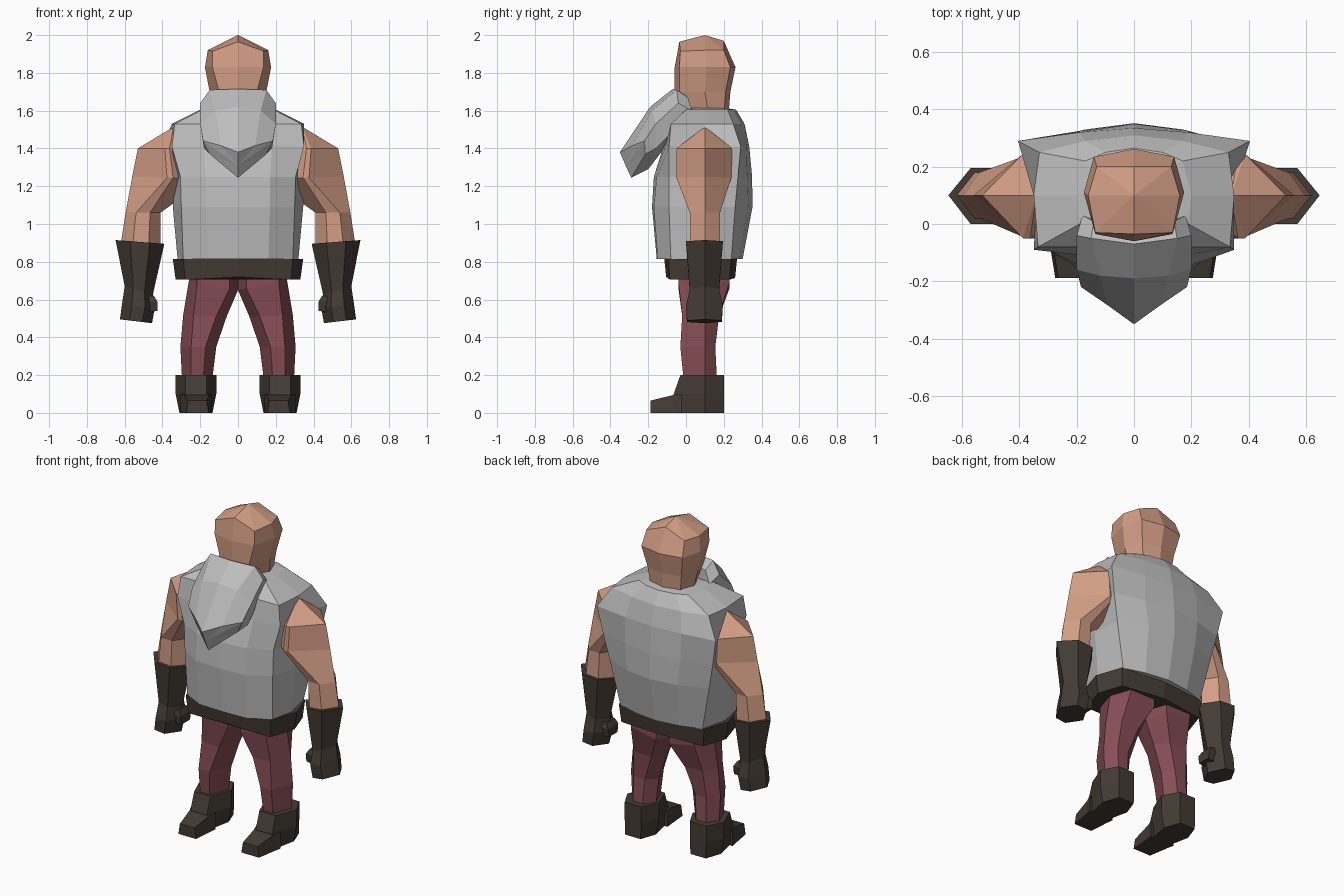
import bpy, bmesh


def material(name, rgb):
    m = bpy.data.materials.new(name)
    m.diffuse_color = (*rgb, 1)
    return m


SKIN = material("skin", (0.65, 0.34, 0.235))
GREY = material("grey", (0.51, 0.51, 0.51))
RED = material("dark red", (0.24, 0.075, 0.09))
BROWN = material("dark brown", (0.058, 0.044, 0.034))


def loft(name, rings, mat, apex=None, mirror=False):
    """Skin a list of closed rings, cap both ends; apex makes the last cap a fan."""
    bm = bmesh.new()
    vs = [[bm.verts.new(p) for p in r] for r in rings]
    n = len(vs[0])
    for a, b in zip(vs, vs[1:]):
        for i in range(n):
            j = (i + 1) % n
            bm.faces.new((a[i], a[j], b[j], b[i]))
    bm.faces.new(vs[0])
    if apex:
        tip = bm.verts.new(apex)
        for i in range(n):
            bm.faces.new((vs[-1][i], vs[-1][(i + 1) % n], tip))
    else:
        bm.faces.new(vs[-1])
    bmesh.ops.recalc_face_normals(bm, faces=bm.faces)
    me = bpy.data.meshes.new(name)
    bm.to_mesh(me)
    bm.free()
    me.materials.append(mat)
    ob = bpy.data.objects.new(name, me)
    bpy.context.collection.objects.link(ob)
    if mirror:
        ob.modifiers.new("mirror", "MIRROR").use_mirror_merge = False
    return ob


def sym(half, z=None):
    """Full ring from its x >= 0 half, which runs front centre to back centre."""
    pts = [p if z is None else (*p, z) for p in half]
    return pts + [(-x, y, h) for x, y, h in pts[-2:0:-1]]


def hexa(xi, xo, y0, y1, zi, zo, f=0.3, ym=0.1):
    """Six-sided limb ring with points at the inner and outer sides."""
    a, b = xi + f * (xo - xi), xo - f * (xo - xi)
    za, zb = zi + f * (zo - zi), zo - f * (zo - zi)
    return [(xi, ym, zi), (a, y0, za), (b, y0, zb),
            (xo, ym, zo), (b, y1, zb), (a, y1, za)]


# Head
loft("head", [
    sym([(0, .03), (.09, .04), (.13, .12), (.1, .2), (0, .225)], 1.58),
    sym([(0, -.06), (.1, -.035), (.15, .1), (.115, .21), (0, .235)], 1.70),
    sym([(0, -.06), (.135, -.035), (.175, .11), (.14, .235), (0, .262)], 1.83),
    sym([(0, -.035, 1.965), (.135, -.03, 1.915), (.16, .1, 1.92),
         (.13, .2, 1.92), (0, .2, 1.97)]),
], SKIN, apex=(0, .1, 2.0))

# Beard, swept forward and down to a wedge
loft("beard", [
    sym([(0, 0, 1.68), (.14, .01, 1.67), (.18, .03, 1.6), (.17, .03, 1.52), (0, 0, 1.48)]),
    sym([(0, -.07, 1.715), (.15, -.05, 1.71), (.2, -.04, 1.64), (.18, -.08, 1.48), (0, -.1, 1.42)]),
    sym([(0, -.19, 1.62), (.12, -.18, 1.60), (.2, -.16, 1.53), (.18, -.16, 1.40), (0, -.2, 1.29)]),
    sym([(0, -.35, 1.38), (.09, -.285, 1.415), (.185, -.22, 1.44), (.15, -.215, 1.37), (0, -.29, 1.245)]),
], GREY, apex=(0, -.32, 1.31))

# Sleeveless vest
loft("vest", [
    sym([(0, -.155), (.16, -.15), (.29, -.08), (.32, .07), (.28, .24), (.15, .28), (0, .30)], .815),
    sym([(0, -.18), (.17, -.17), (.30, -.09), (.345, .07), (.34, .26), (.17, .33), (0, .352)], 1.09),
    sym([(0, -.17), (.17, -.155), (.305, -.09), (.33, .08), (.375, .275), (.19, .325), (0, .35)], 1.25),
    sym([(0, -.12), (.18, -.11), (.35, -.09), (.34, .09), (.405, .29), (.19, .32), (0, .335)], 1.41),
    sym([(0, -.08), (.18, -.08), (.335, -.08), (.35, .1), (.33, .25), (.17, .29), (0, .31)], 1.53),
    sym([(0, -.02), (.1, -.02), (.19, 0), (.2, .1), (.17, .22), (.1, .25), (0, .265)], 1.605),
], GREY, apex=(0, .12, 1.63))

# Belt
loft("belt", [
    sym([(0, -.105, .72), (.28, -.085, .705), (.33, .08, .705), (.28, .23, .705), (0, .26, .715)]),
    sym([(0, -.115, .815), (.29, -.095, .815), (.345, .08, .815), (.29, .24, .815), (0, .27, .815)]),
], BROWN)

# Arms
loft("arms", [
    hexa(.41, .62, .02, .18, .89, .90),
    hexa(.41, .595, .02, .18, 1.06, 1.06),
    hexa(.16, .56, -.05, .24, 1.24, 1.25, .46),
    hexa(.22, .53, -.05, .245, 1.40, 1.40, .46),
], SKIN, apex=(.34, .1, 1.515), mirror=True)

# Gloves with flared cuffs, and thumbs
loft("gloves", [
    hexa(.39, .648, 0, .195, .895, .915),
    hexa(.45, .60, .02, .175, .63, .67),
    hexa(.44, .615, 0, .195, .56, .57),
    hexa(.455, .625, .005, .19, .475, .495),
], BROWN, mirror=True)
loft("thumbs", [
    [(.445, .06, .62), (.5, .06, .62), (.5, .14, .62), (.445, .14, .62)],
    [(.427, .05, .59), (.5, .05, .59), (.5, .15, .59), (.427, .15, .59)],
    [(.425, .06, .54), (.5, .06, .53), (.5, .14, .53), (.425, .14, .54)],
], BROWN, mirror=True)

# Legs
loft("legs", [
    hexa(.14, .295, -.01, .165, .15, .15),
    hexa(.115, .305, -.03, .155, .35, .35),
    hexa(.06, .29, -.02, .175, .51, .52, .24),
    hexa(0, .26, -.04, .23, .65, .70, .17),
    hexa(0, .26, -.04, .23, .78, .78, .17),
], RED, mirror=True)

# Boots: ankle shaft and tapered toe
loft("boot_shafts", [
    hexa(.135, .31, -.065, .2, 0, 0, .2),
    hexa(.115, .33, -.065, .2, .1, .1, .24),
    hexa(.115, .33, -.03, .2, .2, .2, .24),
], BROWN, mirror=True)
loft("boot_toes", [
    [(a, y, 0), (b, y, 0), (c, y, z), (d, y, z)]
    for a, b, c, d, y, z in [(.14, .305, .305, .14, -.02, .1),
                             (.145, .295, .285, .155, -.065, .095),
                             (.155, .275, .265, .165, -.188, .065)]
], BROWN, mirror=True)
